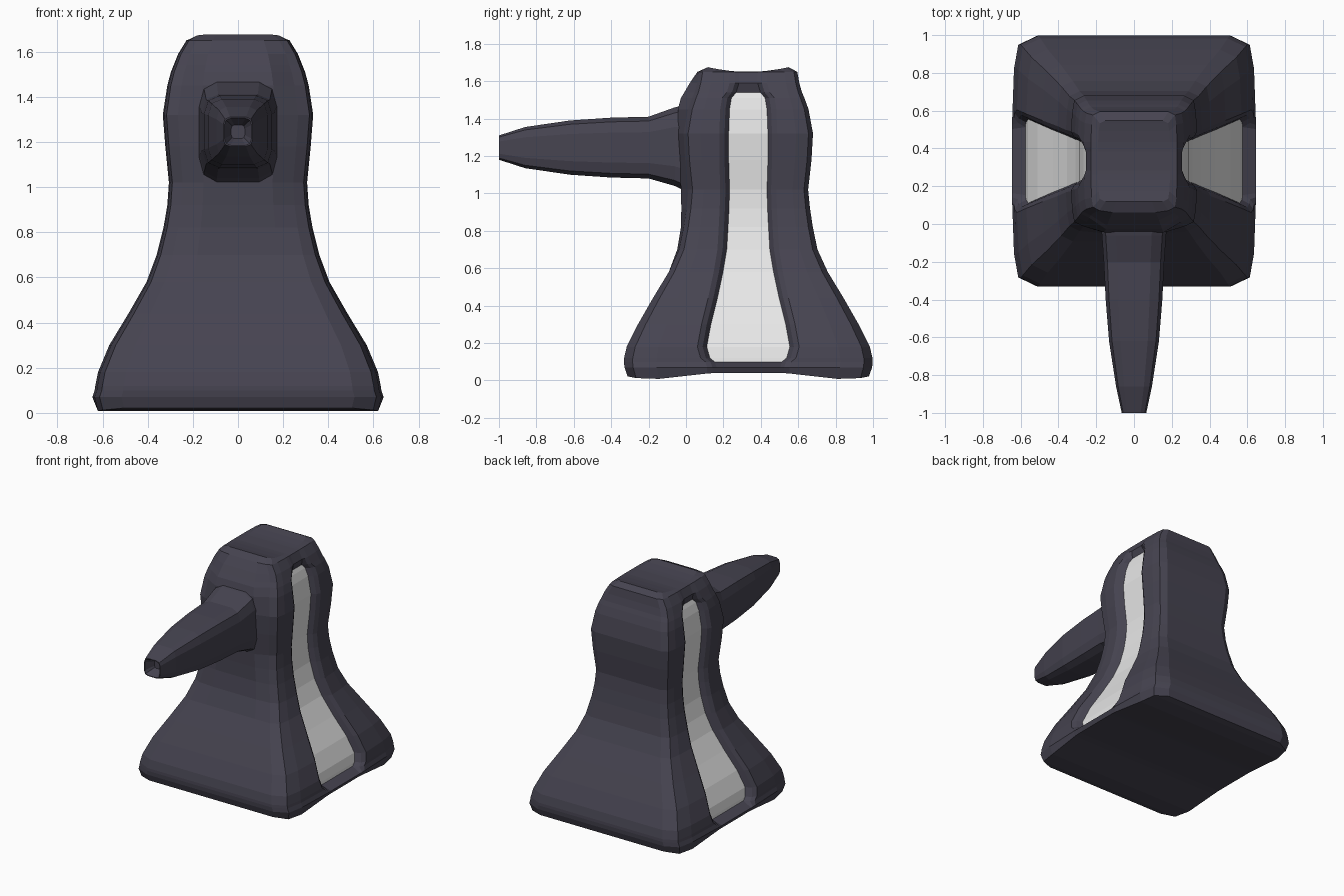
import bpy
import bmesh

if "Cube" in bpy.data.objects:
    bpy.data.objects.remove(bpy.data.objects["Cube"])

CENTRE_Y = 0.333


def material(name, rgb):
    m = bpy.data.materials.new(name)
    m.use_nodes = True
    colour = (*rgb, 1.0)
    m.diffuse_color = colour
    bsdf = m.node_tree.nodes["Principled BSDF"]
    bsdf.inputs["Base Color"].default_value = colour
    bsdf.inputs["Roughness"].default_value = 0.6
    return m


dark = material("dark slate", (0.061, 0.057, 0.081))
white = material("off white", (0.8, 0.8, 0.8))


def loft(name, halves, materials, panel=None):
    """Skin mirrored half sections; panel(ring, segment) marks light faces."""
    bm = bmesh.new()
    rings = []
    for half in halves:
        full = half + [(-x, y, z) for x, y, z in reversed(half)]
        rings.append([bm.verts.new(p) for p in full])
    n = len(rings[0])
    for r in range(len(rings) - 1):
        a, b = rings[r], rings[r + 1]
        for i in range(n):
            j = (i + 1) % n
            f = bm.faces.new((a[i], a[j], b[j], b[i]))
            # Segment i and its mirror image share one rule
            if panel and panel(r, min(i, n - 2 - i)):
                f.material_index = 1
    # Close both ends with strips running across x
    for ring in (rings[0], rings[-1]):
        for i in range(n // 2 - 1):
            bm.faces.new((ring[i], ring[i + 1], ring[n - 2 - i], ring[n - 1 - i]))
    bmesh.ops.recalc_face_normals(bm, faces=bm.faces)
    mesh = bpy.data.meshes.new(name)
    bm.to_mesh(mesh)
    bm.free()
    for m in materials:
        mesh.materials.append(m)
    obj = bpy.data.objects.new(name, mesh)
    bpy.context.collection.objects.link(obj)
    return obj


# Body levels: height, half width, half depth, channel half width and depth,
# forward bulge where the snout joins
LEVELS = [
    (0.00, 0.63, 0.645, 0.17, 0.0, 0),
    (0.07, 0.645, 0.662, 0.17, 0.0, 0),
    (0.10, 0.635, 0.665, 0.18, 0.06, 0),
    (0.12, 0.632, 0.664, 0.205, 0.06, 0),
    (0.18, 0.62, 0.65, 0.222, 0.06, 0),
    (0.30, 0.57, 0.59, 0.20, 0.06, 0),
    (0.44, 0.485, 0.51, 0.165, 0.055, 0),
    (0.58, 0.405, 0.425, 0.135, 0.05, 0),
    (0.70, 0.36, 0.37, 0.115, 0.05, 0.01),
    (0.82, 0.33, 0.345, 0.108, 0.05, 0.015),
    (0.92, 0.313, 0.33, 0.103, 0.047, 0.028),
    (1.02, 0.306, 0.32, 0.10, 0.045, 0.04),
    (1.18, 0.322, 0.338, 0.105, 0.045, 0.03),
    (1.32, 0.333, 0.346, 0.105, 0.045, 0.03),
    (1.45, 0.313, 0.322, 0.10, 0.045, 0.055),
    (1.51, 0.297, 0.30, 0.09, 0.045, 0.06),
    (1.54, 0.285, 0.287, 0.065, 0.045, 0.055),
    (1.59, 0.265, 0.273, 0.05, 0.01, 0.04),
    (1.65, 0.228, 0.262, 0.05, 0.0, 0.01),
    (1.675, 0.19, 0.215, 0.05, 0.0, 0),
]


def body_half(level, index):
    z, hx, hy, w, d, bulge = level
    front = [(hx * 0.8, -hy), (hx * 0.95, -hy * 0.93), (hx * 0.985, -hy * 0.74),
             (hx, -w - 0.05), (hx - d * 0.35, -w - 0.022), (hx - d, -w)]
    outline = [(hx * 0.5, -hy - bulge)] + front + [(x, -y) for x, y in reversed(front)]
    points = []
    for x, y in outline:
        height = z
        if index == 0:                       # arched underside
            height = abs(0.045 * (1 - (y / 0.53) ** 2))
        if index == len(LEVELS) - 1:         # saddle on the crown
            height -= 0.025 * (1 - (y / hy) ** 2)
        points.append((x, y + CENTRE_Y, height))
    return points


PANEL_FIRST, PANEL_LAST, PANEL_SEGMENT = 2, len(LEVELS) - 5, 6
loft("body", [body_half(lv, i) for i, lv in enumerate(LEVELS)], [dark, white],
     lambda r, i: PANEL_FIRST <= r <= PANEL_LAST and i == PANEL_SEGMENT)

# Snout stations: y, half width, bottom, top; the last two sink into the tip
STATIONS = [
    (0.05, 0.175, 1.01, 1.46),
    (-0.02, 0.174, 1.02, 1.47),
    (-0.06, 0.17, 1.04, 1.46),
    (-0.20, 0.16, 1.08, 1.41),
    (-0.40, 0.15, 1.085, 1.405),
    (-0.62, 0.132, 1.10, 1.39),
    (-0.86, 0.095, 1.135, 1.355),
    (-1.00, 0.065, 1.18, 1.31),
    (-1.00, 0.06, 1.185, 1.305),
    (-0.93, 0.03, 1.215, 1.275),
]


def snout_half(y, hx, low, high):
    mid, hz = (low + high) / 2, (high - low) / 2
    outline = [(0.55, -1), (0.88, -0.86), (1, -0.5), (1, 0.5), (0.88, 0.86), (0.55, 1)]
    return [(hx * u, y, mid + hz * v) for u, v in outline]


loft("snout", [snout_half(*s) for s in STATIONS], [dark])
